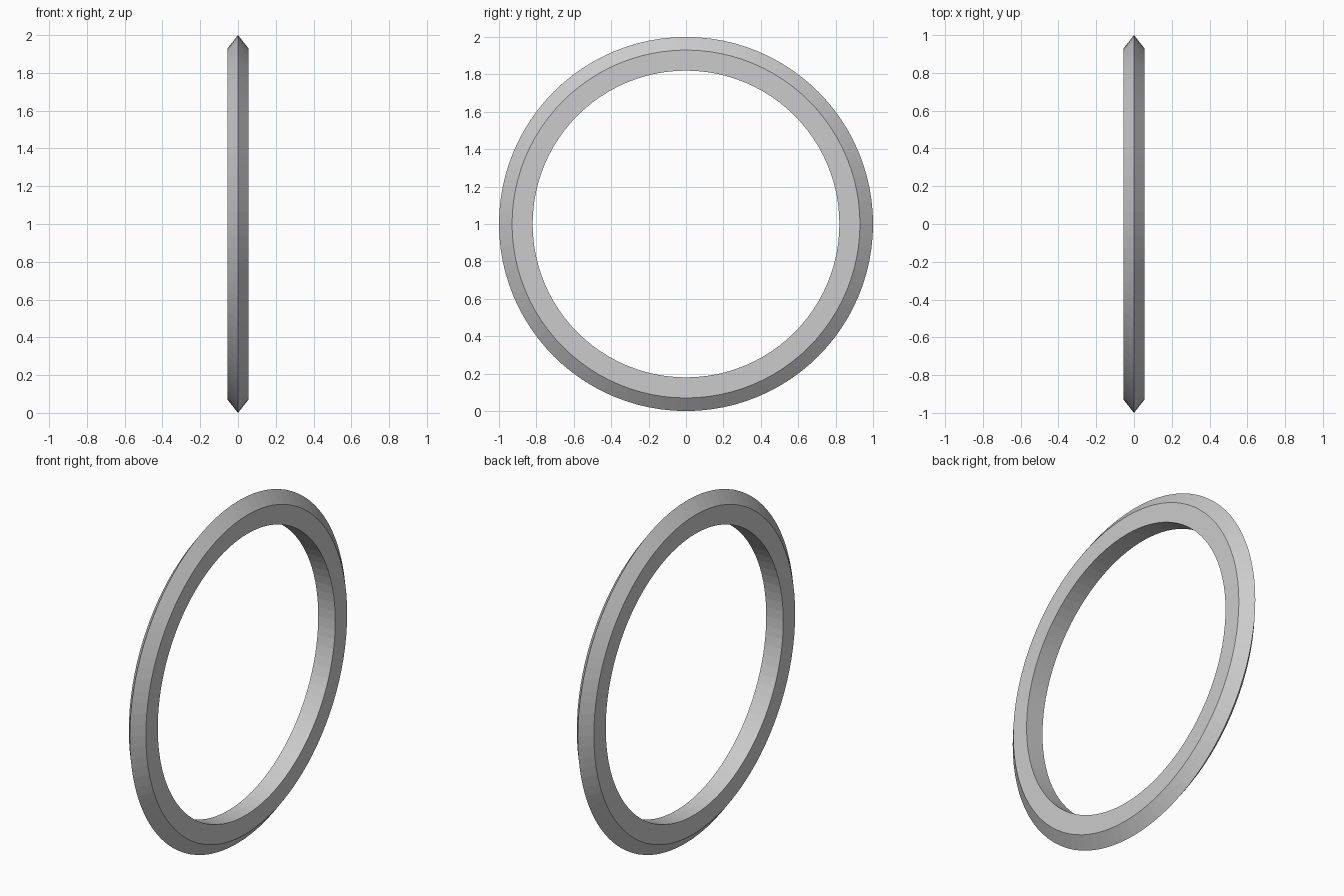
import bpy, bmesh
from math import cos, sin, tau

if "Cube" in bpy.data.objects:
    bpy.data.objects.remove(bpy.data.objects["Cube"])

SEGMENTS = 96
# Cross-section as (x, radius): flat sides, pointed outer rim, flat bore
PROFILE = [(-0.055, 0.82), (-0.055, 0.93), (0.0, 1.0), (0.055, 0.93), (0.055, 0.82)]


def lathe_x(name, profile, segments, centre_z):
    """Sweep a closed profile around the x axis."""
    bm = bmesh.new()
    rings = [[bm.verts.new((x, r * cos(tau * i / segments), centre_z + r * sin(tau * i / segments)))
              for x, r in profile] for i in range(segments)]
    n = len(profile)
    for i in range(segments):
        a, b = rings[i], rings[(i + 1) % segments]
        for j in range(n):
            k = (j + 1) % n
            bm.faces.new((a[j], a[k], b[k], b[j]))
    bmesh.ops.recalc_face_normals(bm, faces=bm.faces)
    mesh = bpy.data.meshes.new(name)
    bm.to_mesh(mesh)
    bm.free()
    obj = bpy.data.objects.new(name, mesh)
    bpy.context.collection.objects.link(obj)
    return obj


# Upright ring with a bevelled outer edge
lathe_x("bevelled_ring", PROFILE, SEGMENTS, 1.0)
